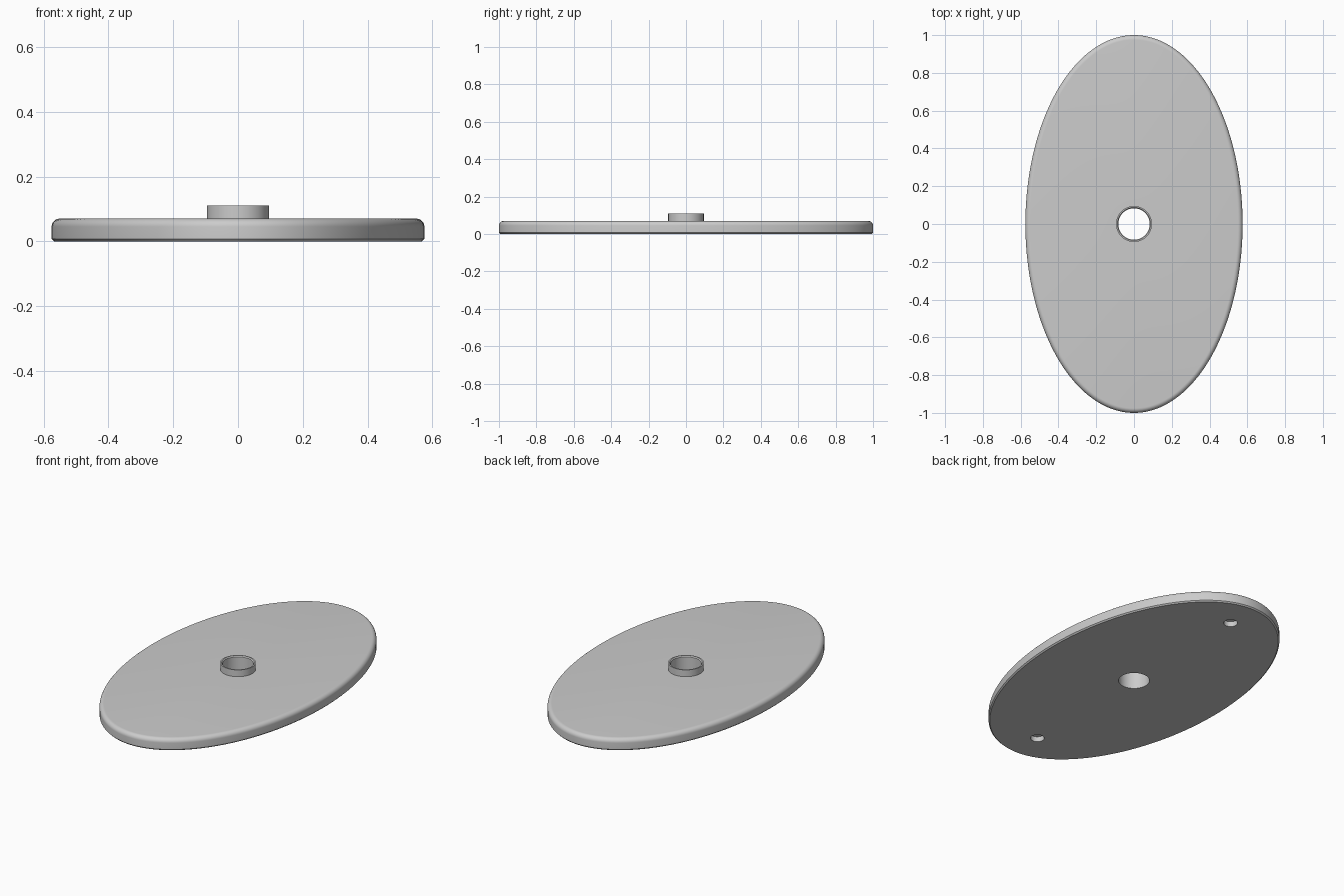
import bpy, bmesh
from math import sin, cos, pi, radians, hypot

if "Cube" in bpy.data.objects:
    bpy.data.objects.remove(bpy.data.objects["Cube"])

N = 160
A, B = 0.575, 1.0          # plate semi-axes
TOP, FILLET, CH = 0.07, 0.025, 0.007


def ellipse(inset, z):
    """Ring offset inward from the plate outline along its normal."""
    pts = []
    for i in range(N):
        t = 2 * pi * i / N
        nx, ny = B * cos(t), A * sin(t)
        l = hypot(nx, ny)
        pts.append((A * cos(t) - inset * nx / l, B * sin(t) - inset * ny / l, z))
    return pts


def circle(r, z):
    return [(r * cos(2 * pi * i / N), r * sin(2 * pi * i / N), z) for i in range(N)]


# Plate outline: bottom chamfer, side, rounded top edge
rings = [ellipse(CH, 0), ellipse(0, CH)]
for k in range(9):
    a = pi / 2 * k / 8
    rings.append(ellipse(FILLET * (1 - cos(a)), TOP - FILLET + FILLET * sin(a)))
# Centre collar, inner rim chamfer and through bore
rings += [circle(0.095, TOP), circle(0.095, 0.11), circle(0.088, 0.11),
          circle(0.083, 0.104), circle(0.083, 0)]

bm = bmesh.new()
loops = [[bm.verts.new(p) for p in ring] for ring in rings]
for lo, hi in zip(loops, loops[1:] + loops[:1]):
    for i in range(N):
        j = (i + 1) % N
        bm.faces.new((lo[i], lo[j], hi[j], hi[i]))
bmesh.ops.recalc_face_normals(bm, faces=bm.faces)
mesh = bpy.data.meshes.new("oval_plate")
bm.to_mesh(mesh)
bm.free()
plate = bpy.data.objects.new("oval_plate", mesh)
bpy.context.collection.objects.link(plate)

# Two blind holes in the underside
for side in (-1, 1):
    bpy.ops.mesh.primitive_cylinder_add(vertices=48, radius=0.037, depth=0.06,
                                        location=(0, side * 0.805, 0))
    cutter = bpy.context.object
    cutter.name = "blind_hole_cutter"
    cutter.hide_render = True
    mod = plate.modifiers.new("blind_hole", 'BOOLEAN')
    mod.object = cutter
    mod.operation = 'DIFFERENCE'
    mod.solver = 'EXACT'
    bpy.ops.object.select_all(action='DESELECT')
    plate.select_set(True)
    bpy.context.view_layer.objects.active = plate
    bpy.ops.object.modifier_apply(modifier=mod.name)
    bpy.data.objects.remove(cutter)

bpy.ops.object.shade_smooth_by_angle(angle=radians(30))
